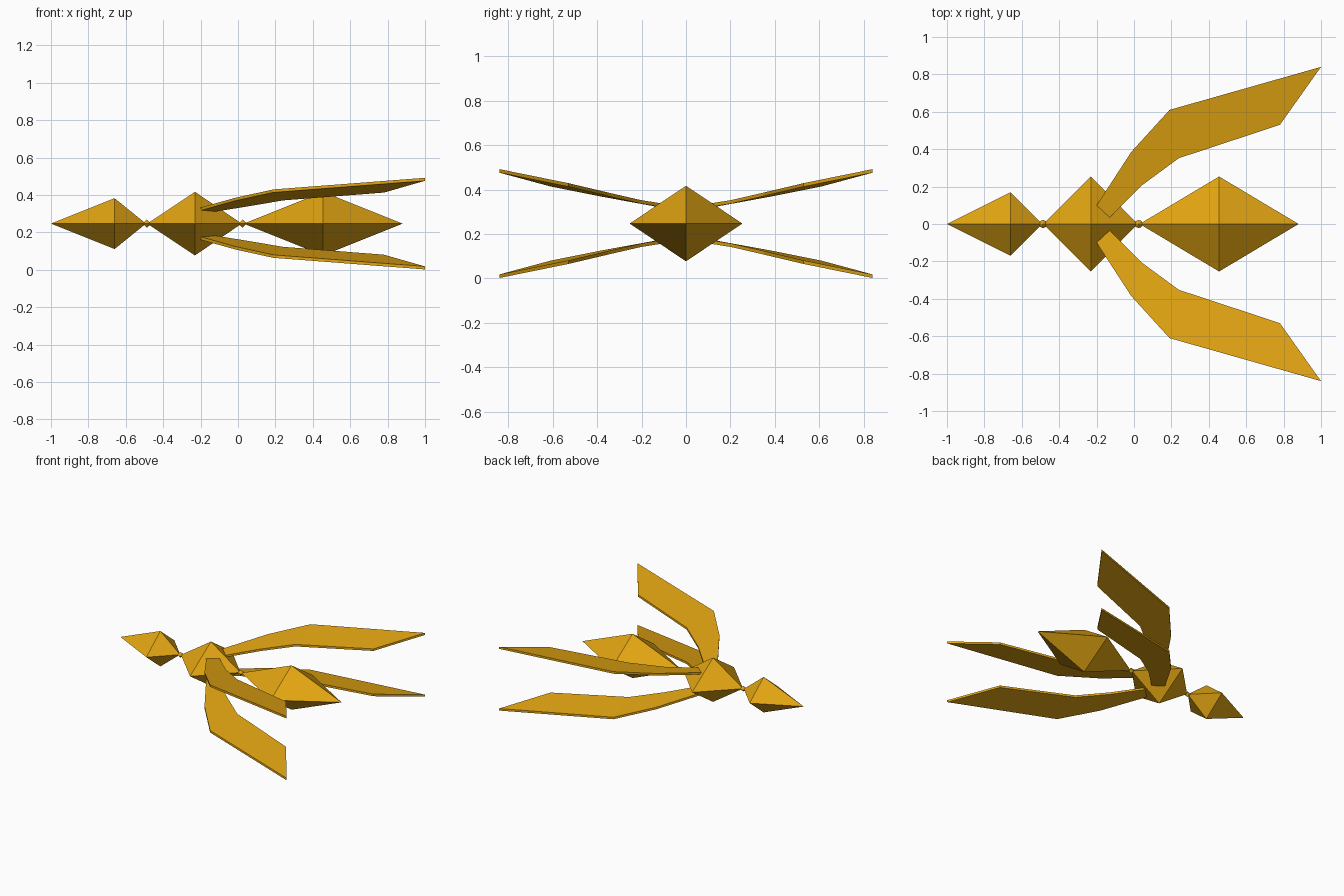
import bpy
import bmesh
from math import cos, sin, tau
from mathutils import Vector

if "Cube" in bpy.data.objects:
    bpy.data.objects.remove(bpy.data.objects["Cube"])

MID = 0.247        # height of the body axis
THICK = 0.016      # wing thickness

gold = bpy.data.materials.new("golden_yellow")
colour = (0.75, 0.37, 0.006, 1)
gold.diffuse_color = colour
gold.use_nodes = True
gold.node_tree.nodes["Principled BSDF"].inputs["Base Color"].default_value = colour


def finish(name, bm):
    bmesh.ops.recalc_face_normals(bm, faces=bm.faces)
    mesh = bpy.data.meshes.new(name)
    bm.to_mesh(mesh)
    bm.free()
    mesh.materials.append(gold)
    obj = bpy.data.objects.new(name, mesh)
    bpy.context.collection.objects.link(obj)


def spindle(name, ring, tips):
    """Double pyramid: a ring of points closed by two tips."""
    bm = bmesh.new()
    verts = [bm.verts.new(p) for p in ring]
    for tip in tips:
        apex = bm.verts.new(tip)
        for a, b in zip(verts, verts[1:] + verts[:1]):
            bm.faces.new((a, b, apex))
    finish(name, bm)


def body_part(name, front, middle, back, half_width, half_height):
    ring = [(middle, half_width * cos(tau * i / 4), MID + half_height * sin(tau * i / 4))
            for i in range(4)]
    spindle(name, ring, [(front, 0, MID), (back, 0, MID)])


def joint(name, x, radius=0.022):
    ring = [(x + radius * cos(tau * i / 8), radius * sin(tau * i / 8), MID) for i in range(8)]
    spindle(name, ring, [(x, 0, MID - radius), (x, 0, MID + radius)])


def wing(name, side, level):
    """Bent plate; side mirrors across y, level mirrors about the body axis."""
    bm = bmesh.new()
    rows = []
    for offset in (0, THICK):
        rows.append([[bm.verts.new((x, side * y, MID + level * (z - offset)))
                      for x, y, z in edge] for edge in (OUTER, INNER)])
    for outer, inner in rows:
        for i in range(len(outer) - 1):
            bm.faces.new((outer[i], outer[i + 1], inner[i + 1], inner[i]))
    loops = [outer + inner[::-1] for outer, inner in rows]
    top, bottom = loops
    for i in range(len(top)):
        bm.faces.new((top[i - 1], top[i], bottom[i], bottom[i - 1]))
    finish(name, bm)


# Body chain
body_part("head", -1.0, -0.66, -0.492, 0.17, 0.136)
body_part("thorax", -0.485, -0.23, 0.02, 0.254, 0.17)
body_part("abdomen", 0.03, 0.455, 0.88, 0.254, 0.17)
joint("neck_joint", -0.487)
joint("waist_joint", 0.025)

# Wing edges from root to tip, heights measured from the body axis
OUTER = [(-0.2, 0.1, 0.086), (-0.015, 0.385, 0.138), (0.19, 0.61, 0.183), (1.0, 0.84, 0.245)]
INNER = [(-0.13, 0.035, 0.079), (0.04, 0.205, 0.106), (0.24, 0.352, 0.14), (0.78, 0.53, 0.182)]
for side, side_name in ((1, "back"), (-1, "front")):
    for level, level_name in ((1, "upper"), (-1, "lower")):
        wing(f"{level_name}_{side_name}_wing", side, level)
